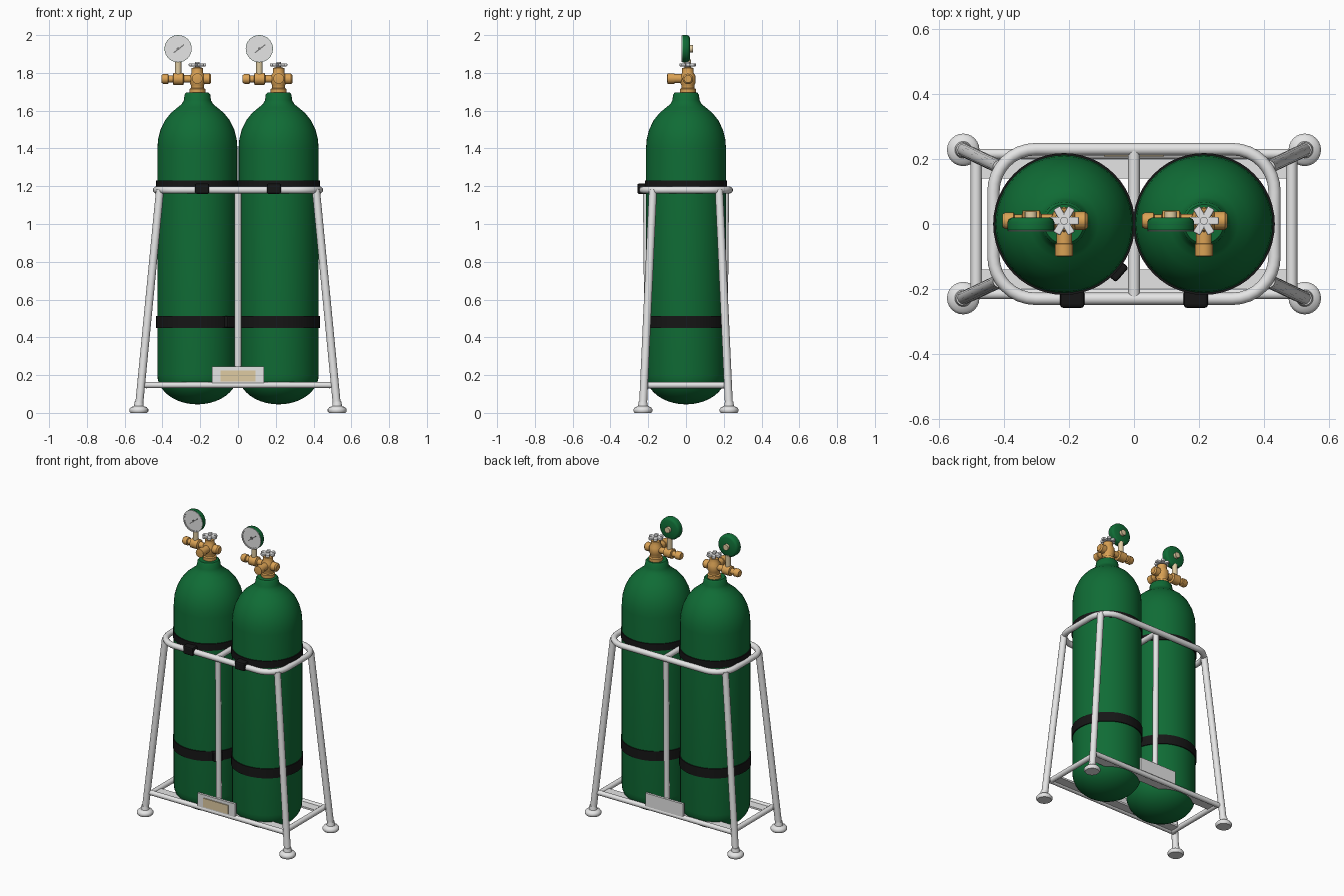
import bpy
import bmesh
import math
from mathutils import Vector

if "Cube" in bpy.data.objects:
    bpy.data.objects.remove(bpy.data.objects["Cube"])


def material(name, r, g, b):
    m = bpy.data.materials.new(name)
    m.use_nodes = True
    m.diffuse_color = (r, g, b, 1)
    m.node_tree.nodes["Principled BSDF"].inputs["Base Color"].default_value = (r, g, b, 1)
    return m


GREEN = material("tank green", 0.005, 0.15, 0.036)
WHITE = material("frame white", 0.78, 0.78, 0.78)
BRASS = material("brass", 0.7, 0.36, 0.09)
TAN = material("pale brass", 0.74, 0.6, 0.36)
BLACK = material("strap black", 0.008, 0.008, 0.008)
GREY = material("needle grey", 0.2, 0.2, 0.2)
Z = Vector((0, 0, 1))


def finish(name, bm, mat, smooth=True):
    bmesh.ops.recalc_face_normals(bm, faces=bm.faces)
    mesh = bpy.data.meshes.new(name)
    bm.to_mesh(mesh)
    bm.free()
    obj = bpy.data.objects.new(name, mesh)
    bpy.context.collection.objects.link(obj)
    mesh.materials.append(mat)
    if smooth:
        bpy.ops.object.select_all(action="DESELECT")
        obj.select_set(True)
        bpy.context.view_layer.objects.active = obj
        bpy.ops.object.shade_smooth_by_angle(angle=math.radians(40))
    return obj


def lathe(name, profile, mat, loc=(0, 0, 0), axis=Z, sides=20, closed=False):
    """Spin (radius, height) pairs about an axis through loc."""
    bm = bmesh.new()
    turn = Z.rotation_difference(Vector(axis))
    rings = []
    for r, h in profile:
        count = 1 if r == 0 else sides
        angles = [math.tau * i / sides for i in range(count)]
        rings.append([bm.verts.new(Vector(loc) + turn @ Vector((r * math.cos(a), r * math.sin(a), h)))
                      for a in angles])
    pairs = list(zip(rings, rings[1:]))
    if closed:
        pairs.append((rings[-1], rings[0]))
    for a, b in pairs:
        for i in range(sides):
            j = (i + 1) % sides
            quad = [a[i % len(a)], a[j % len(a)], b[j % len(b)], b[i % len(b)]]
            bm.faces.new(list(dict.fromkeys(quad)))
    return finish(name, bm, mat)


def rod(name, start, end, r, mat, sides=16):
    d = Vector(end) - Vector(start)
    return lathe(name, [(0, 0), (r, 0), (r, d.length), (0, d.length)], mat, start, d.normalized(), sides)


def box(name, loc, size, mat, turn=(0, 0, 0), bevel=0.0):
    bm = bmesh.new()
    bmesh.ops.create_cube(bm, size=1)
    bmesh.ops.scale(bm, vec=size, verts=bm.verts)
    if bevel:
        bmesh.ops.bevel(bm, geom=bm.edges[:], offset=bevel, segments=2, affect="EDGES", profile=0.5)
    obj = finish(name, bm, mat, False)
    obj.location = loc
    obj.rotation_euler = turn
    return obj


def rounded_loop(name, hx, hy, corner, z, r, mat):
    """Closed tube along a rounded rectangle."""
    curve = bpy.data.curves.new(name, "CURVE")
    curve.dimensions = "3D"
    curve.bevel_depth = r
    curve.bevel_resolution = 4
    spline = curve.splines.new("POLY")
    pts = []
    for k, (sx, sy) in enumerate([(1, 1), (-1, 1), (-1, -1), (1, -1)]):
        for i in range(9):
            a = math.pi / 2 * (k + i / 8)
            pts.append((sx * (hx - corner) + corner * math.cos(a),
                        sy * (hy - corner) + corner * math.sin(a), z, 1))
    spline.points.add(len(pts) - 1)
    for p, co in zip(spline.points, pts):
        p.co = co
    spline.use_cyclic_u = True
    curve.materials.append(mat)
    obj = bpy.data.objects.new(name, curve)
    bpy.context.collection.objects.link(obj)
    bpy.ops.object.select_all(action="DESELECT")
    obj.select_set(True)
    bpy.context.view_layer.objects.active = obj
    bpy.ops.object.convert(target="MESH")
    bpy.ops.object.shade_smooth_by_angle(angle=math.radians(40))


# Frame: top hoop, legs with feet, posts and base rails
TOP, BASE = 1.18, 0.147
rounded_loop("top_hoop", 0.432, 0.23, 0.13, TOP, 0.019, WHITE)
rod("top_crossbar", (0, -0.23, TOP), (0, 0.23, TOP), 0.018, WHITE)
for sy, depth in ((-1, "front"), (1, "back")):
    for sx, side in ((-1, "right"), (1, "left")):
        foot = (sx * 0.525, sy * 0.228, 0)
        rod(f"{depth}_{side}_leg", (foot[0], foot[1], 0.025), (sx * 0.413, sy * 0.175, TOP), 0.021, WHITE)
        lathe(f"{depth}_{side}_foot",
              [(0, 0), (0.044, 0), (0.05, 0.008), (0.05, 0.02), (0.042, 0.03), (0.026, 0.036), (0.022, 0.06), (0, 0.06)],
              WHITE, foot, sides=24)
    rod(f"{depth}_post", (0, sy * 0.2, BASE), (0, sy * 0.21, TOP), 0.018, WHITE)
    rod(f"{depth}_base_rail", (-0.505, sy * 0.215, BASE), (0.505, sy * 0.215, BASE), 0.016, WHITE)
    box(f"{depth}_shelf_strip", (0, sy * 0.175, BASE), (0.96, 0.07, 0.012), WHITE)
    # Name plates, both with the panel towards the front
    box(f"{depth}_plate", (0, sy * 0.222, 0.201), (0.275, 0.016, 0.088), WHITE)
    box(f"{depth}_plate_panel", (0, sy * 0.222 - 0.01, 0.196), (0.185, 0.008, 0.058), TAN)
for sx, side in ((-1, "right"), (1, "left")):
    rod(f"{side}_base_rail", (sx * 0.485, -0.21, BASE), (sx * 0.485, 0.21, BASE), 0.017, WHITE)

# Tank outline: rounded bottom, straight wall, domed shoulder, neck
R = 0.212
tank = [(R * math.sin(a), 0.2 - 0.155 * math.cos(a)) for a in [math.pi / 2 * i / 10 for i in range(11)]]
tank += [(R, 1.4), (0.208, 1.45), (0.195, 1.5), (0.172, 1.548), (0.14, 1.588), (0.105, 1.617),
         (0.083, 1.635), (0.072, 1.655), (0.068, 1.685), (0.06, 1.695), (0, 1.695)]

for sx, side in ((-1, "right"), (1, "left")):
    x, y = sx * 0.215, 0.01
    lathe(f"{side}_tank", tank, GREEN, (x, 0, 0), sides=48)

    # Straps with buckles over the hoop
    for part, low, high in (("lower", 0.45, 0.513), ("upper", 1.185, 1.23)):
        lathe(f"{side}_{part}_strap", [(0.205, low), (0.218, low), (0.218, high), (0.205, high)],
              BLACK, (x, 0, 0), sides=48, closed=True)
    box(f"{side}_hoop_buckle", (sx * 0.19, -0.23, 1.187), (0.075, 0.056, 0.056), BLACK, bevel=0.01)

    # Valve: collar, body, outlet towards the front, side arm and handwheel
    lathe(f"{side}_valve_body",
          [(0, 1.69), (0.042, 1.69), (0.042, 1.715), (0.034, 1.72), (0.034, 1.735), (0.04, 1.745), (0.04, 1.785),
           (0.03, 1.8), (0.03, 1.825), (0.015, 1.83), (0, 1.83)], BRASS, (x, y, 0))
    lathe(f"{side}_valve_outlet",
          [(0, 0), (0.024, 0), (0.024, 0.07), (0.028, 0.072), (0.028, 0.108), (0.018, 0.11), (0, 0.11)],
          BRASS, (x, y, 1.77), (0, -1, 0))
    lathe(f"{side}_valve_arm",
          [(0, -0.19), (0.02, -0.19), (0.026, -0.18), (0.026, -0.155), (0.019, -0.152), (0.019, -0.13), (0.032, -0.127),
           (0.032, -0.075), (0.02, -0.07), (0.02, 0.03), (0.028, 0.033), (0.028, 0.065), (0.02, 0.073), (0, 0.073)],
          BRASS, (x, y, 1.768), (1, 0, 0))
    rod(f"{side}_handwheel_stem", (x, y, 1.82), (x, y, 1.858), 0.012, WHITE)
    for i in range(3):
        box(f"{side}_handwheel_bar_{i + 1}", (x, y, 1.843), (0.092, 0.024, 0.016), WHITE,
            (0, 0, math.pi / 3 * i), 0.004)

    # Pressure gauge: stem, case, dial, needle and rear knob
    gx, gz = x - 0.102, 1.928
    rod(f"{side}_gauge_stem", (gx, y, 1.78), (gx, y, 1.87), 0.017, TAN)
    lathe(f"{side}_gauge_case",
          [(0, -0.02), (0.058, -0.02), (0.068, -0.015), (0.072, -0.006), (0.072, 0.019), (0.065, 0.021),
           (0.063, 0.016), (0, 0.016)], GREEN, (gx, 0, gz), (0, -1, 0), 32)
    lathe(f"{side}_gauge_bezel", [(0.063, 0.016), (0.071, 0.016), (0.071, 0.023), (0.063, 0.023)],
          WHITE, (gx, 0, gz), (0, -1, 0), 32, True)
    rod(f"{side}_gauge_dial", (gx, -0.014, gz), (gx, -0.019, gz), 0.064, WHITE, 32)
    box(f"{side}_gauge_needle", (gx + 0.004, -0.02, gz), (0.07, 0.003, 0.006), GREY, (0, -math.radians(38), 0))
    rod(f"{side}_gauge_hub", (gx, -0.018, gz), (gx, -0.023, gz), 0.008, GREY)
    rod(f"{side}_gauge_knob", (gx, 0.018, gz), (gx, 0.038, gz), 0.019, TAN)

# Ratchet on the right tank's lower strap
box("right_strap_ratchet", (-0.053, -0.142, 0.482), (0.06, 0.045, 0.062), BLACK, (0, 0, math.radians(49)), 0.008)
